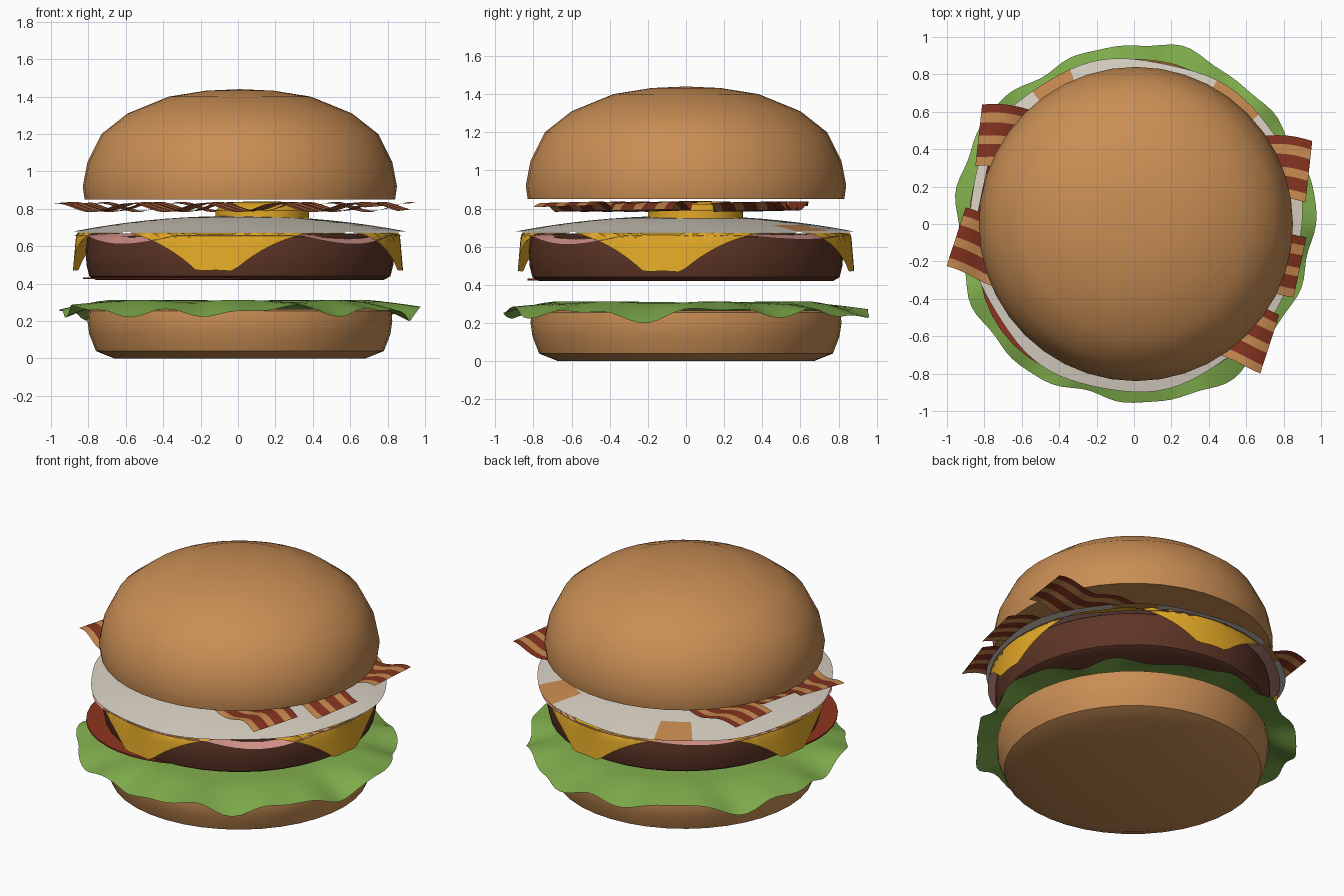
import bpy, bmesh
from math import sin, cos, pi, radians, hypot, atan2, exp

if "Cube" in bpy.data.objects:
    bpy.data.objects.remove(bpy.data.objects["Cube"], do_unlink=True)


def material(name, hex_code):
    """Flat material from an sRGB hex colour."""
    lin = [((int(hex_code[i:i + 2], 16) / 255 + 0.055) / 1.055) ** 2.4 for i in (0, 2, 4)]
    m = bpy.data.materials.new(name)
    m.use_nodes = True
    m.diffuse_color = (*lin, 1)
    bsdf = next(n for n in m.node_tree.nodes if n.type == 'BSDF_PRINCIPLED')
    bsdf.inputs["Base Color"].default_value = (*lin, 1)
    return m


bread = material("toasted_bread", "C98E54")
green = material("leaf_green", "80AE4C")
brown = material("grilled_brown", "5E3526")
yellow = material("cheese_yellow", "E3A927")
white = material("egg_white", "D8D0C3")
pink = material("ham_pink", "D3938A")
red = material("tomato_red", "8E3420")
meat = material("bacon_red", "85331F")
fat = material("bacon_fat", "C88A50")


def surface(name, rows, cols, point, mats, rule=None, closed=True, angle=40):
    """Grid of points from point(i, j), closed around j if wanted."""
    bm = bmesh.new()
    grid = [[bm.verts.new(point(i, j)) for j in range(cols)] for i in range(rows)]
    for i in range(rows - 1):
        for j in range(cols if closed else cols - 1):
            k = (j + 1) % cols
            f = bm.faces.new((grid[i][j], grid[i + 1][j], grid[i + 1][k], grid[i][k]))
            if rule:
                f.material_index = rule(i, j)
    bmesh.ops.remove_doubles(bm, verts=bm.verts[:], dist=1e-5)
    me = bpy.data.meshes.new(name)
    bm.to_mesh(me)
    bm.free()
    for m in mats:
        me.materials.append(m)
    ob = bpy.data.objects.new(name, me)
    bpy.context.collection.objects.link(ob)
    bpy.ops.object.select_all(action='DESELECT')
    ob.select_set(True)
    bpy.context.view_layer.objects.active = ob
    bpy.ops.object.shade_smooth_by_angle(angle=radians(angle))
    return ob


def lathe(name, profile, mat, center=(0, 0), seg=40):
    """Turn a (radius, height) profile, listed from the top centre down."""
    def point(i, j):
        r, z = profile[i]
        a = 2 * pi * j / seg
        return center[0] + r * cos(a), center[1] + r * sin(a), z
    return surface(name, len(profile), seg, point, [mat])


def sheet(name, shape, mats, rings=10, seg=96, rule=None):
    """Round sheet: shape(t, angle) gives radius and height."""
    def point(i, j):
        a = 2 * pi * j / seg
        r, z = shape(i / (rings - 1), a)
        return r * cos(a), r * sin(a), z
    return surface(name, rings, seg, point, mats, rule)


# Buns and patty
lathe("bottom_bun", [(0, .265), (.78, .265), (.81, .255), (.815, .2), (.805, .13),
                     (.77, .04), (.67, 0), (0, 0)], bread, (.01, 0))
lathe("top_bun", [(0, 1.44), (.18, 1.432), (.38, 1.4), (.6, 1.31), (.74, 1.2), (.815, 1.05),
                  (.84, .92), (.83, .85), (0, .85)], bread, (.01, 0))
lathe("patty", [(0, .665), (.78, .665), (.815, .65), (.825, .58), (.82, .5),
                (.805, .44), (.77, .42), (0, .42)], brown, (.01, 0))

# Tomato slice poking out below the patty
lathe("tomato_slice", [(0, .434), (.63, .434), (.63, .424), (0, .424)], red, (-.2, -.2))


# Lettuce leaf with a ruffled, drooping rim
def lettuce(t, a):
    rim = .955 + .016 * sin(5 * a + 1) + .012 * sin(11 * a) + .006 * sin(19 * a + 2)
    droop = max(0, (t - .72) / .28)
    ruffle = .02 * sin(9 * a + .6) + .014 * sin(16 * a + 2) + .012 * sin(4 * a)
    return rim * t, .308 + .008 * sin(7 * a) * t - droop ** 1.3 * (.058 - ruffle)


sheet("lettuce", lettuce, [green], rings=15, seg=120)


# Ham sagging between the cheese corners
def ham(t, a):
    sag = max(0, cos(4 * (a - pi / 4))) * (1 if sin(a) < 0 else .4)
    r = .875 * t
    return r, .668 - max(0, (t - .88) / .12) * (.012 + .045 * sag)


sheet("ham", ham, [pink], rings=18)

# Square cheese slice with clipped corners folded over the patty
CHEESE_TURN = radians(-8)


def cheese(t, a):
    off = (a - CHEESE_TURN + pi / 4) % (pi / 2) - pi / 4
    reach = min(.845 / cos(pi / 4 - abs(off)), 1.075 / cos(off))
    d = reach * t
    if d < .86:
        return d, .674
    fold = d - .86
    return .865 + .08 * fold, .672 - .93 * fold


sheet("cheese", cheese, [yellow], rings=22, seg=144)


# Fried egg, with browned patches on the back rim
def egg(t, a):
    rim = .89 + .012 * sin(3 * a + .8) + .008 * sin(8 * a)
    return rim * t, .762 - .083 * t ** 2.1


def browned(i, j):
    deg = j * 360 / 96
    return int(i >= 7 and (abs(deg - 118) < 9 or abs(deg - 49) < 9))


sheet("egg_white", egg, [white, fat], rule=browned)
lathe("egg_yolk", [(0, .84), (.15, .837), (.22, .82), (.25, .79), (.25, .74)],
      yellow, (.13, .05), seg=32)


# Wavy bacon strips with lengthwise bands of meat and fat
def bacon(name, start, end, phase, width=.33):
    dx, dy = end[0] - start[0], end[1] - start[1]
    length = hypot(dx, dy)
    nx, ny = -dy / length, dx / length
    edges = [-.5, -.36, -.15, -.01, .2, .36, .5]

    def point(i, j):
        s = i / 44
        side = edges[j] * width + .014 * sin(22 * s + phase)
        z = .81 + .024 * sin(27 * s + phase) + .008 * edges[j]
        return start[0] + dx * s + nx * side, start[1] + dy * s + ny * side, z
    return surface(name, 45, len(edges), point, [fat, meat],
                   lambda i, j: j % 2, closed=False)


bacon("bacon_back", (-.83, .475), (.935, .28), 0)
bacon("bacon_middle", (-.82, .14), (.89, -.22), 2.1)
bacon("bacon_front", (-.955, -.08), (.73, -.63), 1.2)
